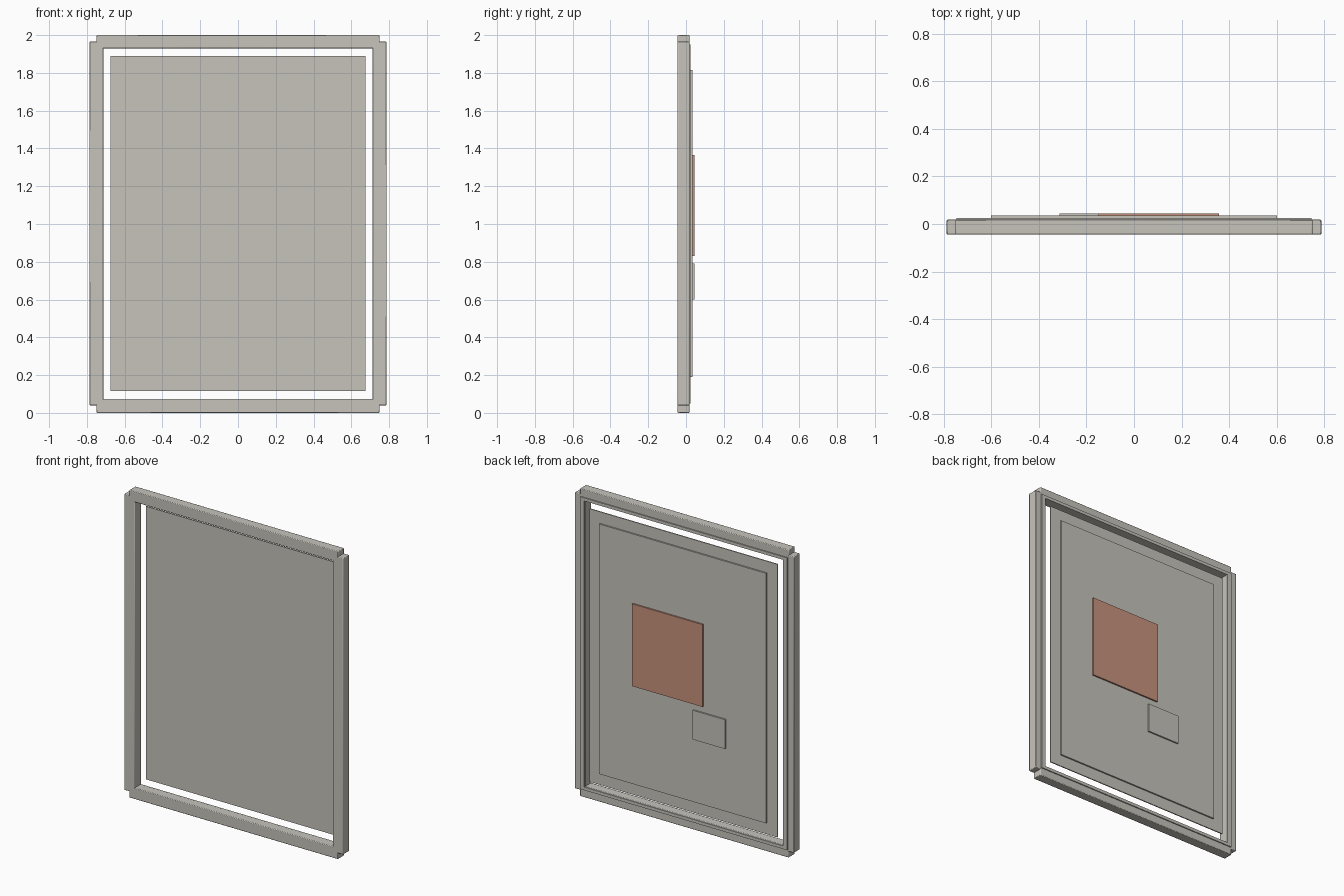
import bpy

if "Cube" in bpy.data.objects:
    bpy.data.objects.remove(bpy.data.objects["Cube"])


def material(name, rgb):
    m = bpy.data.materials.new(name)
    m.diffuse_color = (*rgb, 1)
    m.use_nodes = True
    m.node_tree.nodes["Principled BSDF"].inputs["Base Color"].default_value = m.diffuse_color
    return m


GREY = material("warm grey", (0.57, 0.55, 0.50))
BROWN = material("terracotta brown", (0.57, 0.29, 0.205))


def box(name, x, y, z, mat, bevel=0.0):
    """Box from (min, max) ranges, with an optional small edge chamfer."""
    bpy.ops.mesh.primitive_cube_add(size=1, location=[sum(r) / 2 for r in (x, y, z)])
    ob = bpy.context.object
    ob.name = name
    ob.scale = [r[1] - r[0] for r in (x, y, z)]
    bpy.ops.object.transform_apply(location=False, rotation=False, scale=True)
    ob.data.materials.append(mat)
    if bevel:
        mod = ob.modifiers.new("edge", "BEVEL")
        mod.width = bevel
        mod.segments = 2
        bpy.ops.object.shade_smooth_by_angle()
    return ob


# Depth of each layer, front to back
FRONT, FRAME, SEAL, BACKING, PLATE = -0.045, 0.018, 0.025, 0.035, 0.045

# Outer frame: long side rails, stepped top and bottom rails
for side, s in (("left", -1), ("right", 1)):
    box(side + "_rail", sorted((s * 0.712, s * 0.787)), (FRONT, FRAME), (0.04, 1.965), GREY, 0.004)
    # Thin seal strip behind each rail
    box(side + "_seal", sorted((s * 0.715, s * 0.745)), (FRAME - 0.004, SEAL), (0.05, 1.95), GREY)
for side, z, zs in (("bottom", (0.0, 0.073), (0.05, 0.07)), ("top", (1.93, 2.0), (1.93, 1.95))):
    box(side + "_rail", (-0.75, 0.75), (FRONT, FRAME), z, GREY, 0.004)
    box(side + "_seal", (-0.715, 0.715), (FRAME - 0.004, SEAL), zs, GREY)

# Floating panel and raised backing sheet
box("display_panel", (-0.675, 0.675), (FRAME, SEAL), (0.115, 1.89), GREY)
box("backing_sheet", (-0.60, 0.60), (SEAL - 0.002, BACKING), (0.19, 1.815), GREY)

# Plates fixed to the backing
box("large_plate", (-0.15, 0.357), (BACKING - 0.002, PLATE), (0.83, 1.365), BROWN)
box("small_plate", (-0.313, -0.08), (BACKING - 0.002, PLATE), (0.60, 0.79), GREY)
